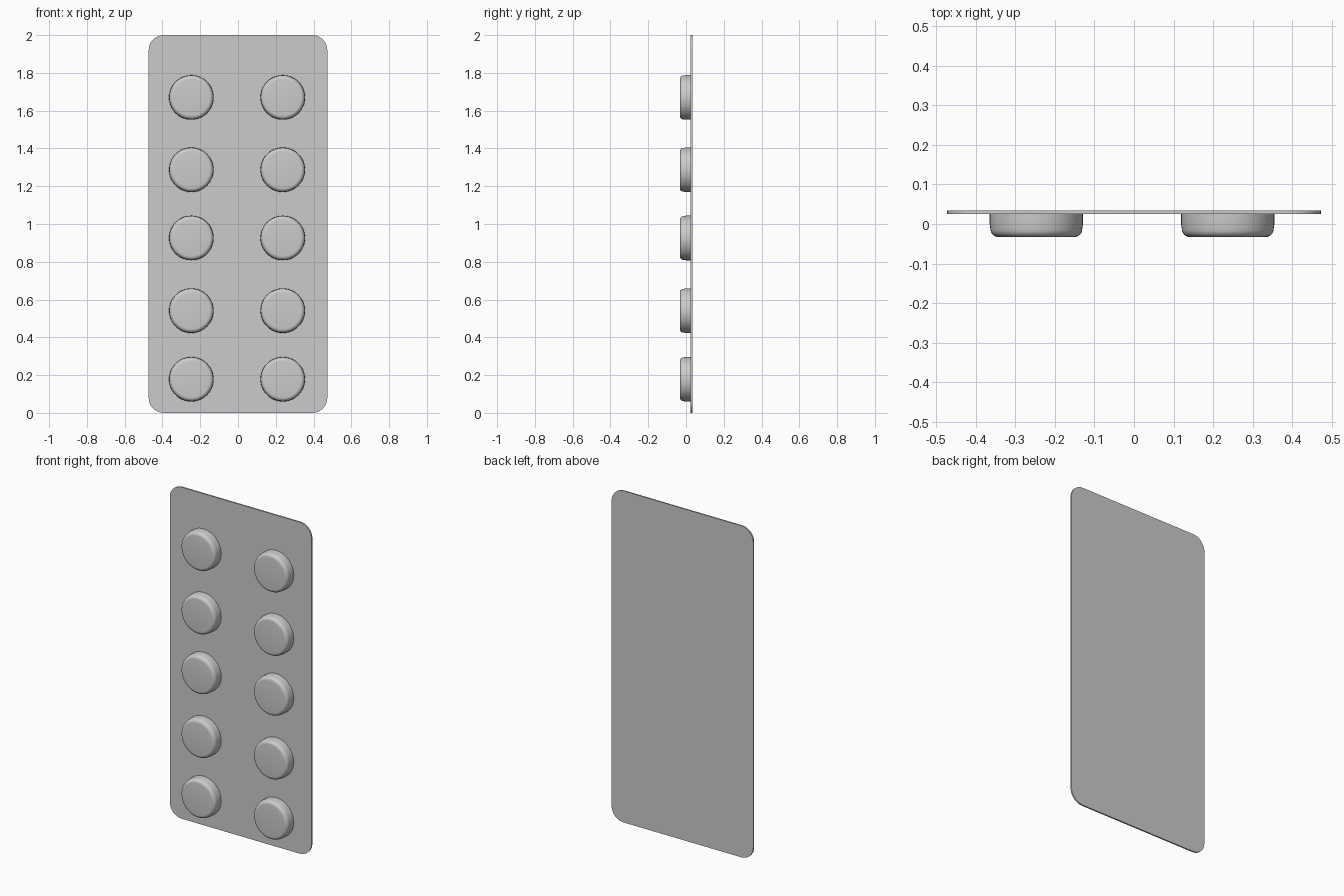
import bpy, bmesh, math

if "Cube" in bpy.data.objects:
    bpy.data.objects.remove(bpy.data.objects["Cube"])

FRONT, SHEET, BACK = -0.033, 0.025, 0.034
HALF_W, HEIGHT, CORNER = 0.473, 2.0, 0.08


def finish(bm, name):
    bmesh.ops.recalc_face_normals(bm, faces=bm.faces)
    me = bpy.data.meshes.new(name)
    bm.to_mesh(me)
    bm.free()
    ob = bpy.data.objects.new(name, me)
    bpy.context.collection.objects.link(ob)
    bpy.ops.object.select_all(action='DESELECT')
    ob.select_set(True)
    bpy.context.view_layer.objects.active = ob
    bpy.ops.object.shade_smooth_by_angle(angle=math.radians(35))
    return ob


# Thin backing sheet with rounded corners
bm = bmesh.new()
outline = []
for i, (sx, z) in enumerate([(1, HEIGHT - CORNER), (-1, HEIGHT - CORNER),
                             (-1, CORNER), (1, CORNER)]):
    for k in range(9):
        a = math.pi / 2 * (i + k / 8)
        outline.append(bm.verts.new((sx * (HALF_W - CORNER) + CORNER * math.cos(a),
                                     SHEET, z + CORNER * math.sin(a))))
face = bm.faces.new(outline)
ext = bmesh.ops.extrude_face_region(bm, geom=[face], use_keep_orig=True)
moved = [g for g in ext['geom'] if isinstance(g, bmesh.types.BMVert)]
bmesh.ops.translate(bm, verts=moved, vec=(0, BACK - SHEET, 0))
finish(bm, "backing_sheet")


# Round tablet blister with a softened front rim
def blister(name, x, z, radius=0.118, rim=0.02, sides=48):
    profile = [(radius, SHEET + 0.002), (radius, 0.0)]
    for k in range(7):
        a = math.pi / 2 * k / 6
        profile.append((radius - 0.002 - rim * (1 - math.cos(a)),
                        FRONT + rim * (1 - math.sin(a))))
    bm = bmesh.new()
    rings = [[bm.verts.new((x + r * math.cos(2 * math.pi * j / sides), y,
                            z + r * math.sin(2 * math.pi * j / sides)))
              for j in range(sides)] for r, y in profile]
    for a, b in zip(rings, rings[1:]):
        for j in range(sides):
            k = (j + 1) % sides
            bm.faces.new((a[j], a[k], b[k], b[j]))
    bm.faces.new(rings[-1])
    bm.faces.new(rings[0])
    finish(bm, name)


# Two columns of five blisters
for row, z in enumerate((0.178, 0.541, 0.926, 1.287, 1.67), 1):
    for side, x in (("left", -0.247), ("right", 0.237)):
        blister(f"blister_{side}_{row}", x, z)
